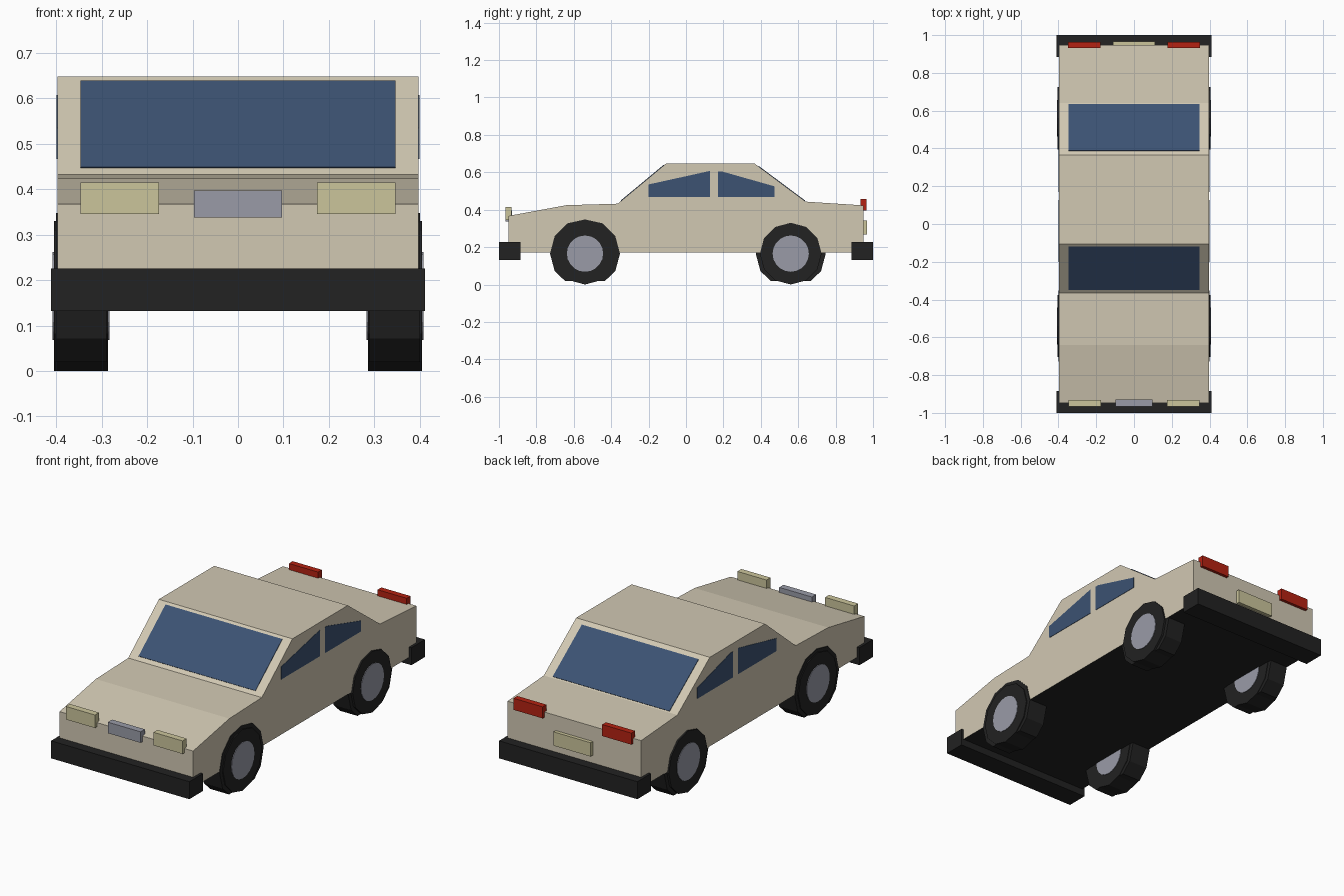
import bpy, bmesh, math

if "Cube" in bpy.data.objects:
    bpy.data.objects.remove(bpy.data.objects["Cube"])


def mat(name, r, g, b):
    m = bpy.data.materials.new(name)
    m.diffuse_color = (r, g, b, 1)
    m.use_nodes = True
    m.node_tree.nodes["Principled BSDF"].inputs["Base Color"].default_value = m.diffuse_color
    return m


CREAM = mat("cream paint", 0.64, 0.58, 0.45)
BLACK = mat("black rubber", 0.016, 0.016, 0.016)
GLASS = mat("blue glass", 0.045, 0.085, 0.17)
GREY = mat("grey metal", 0.32, 0.33, 0.39)
LAMP = mat("pale yellow lamp", 0.60, 0.56, 0.33)
RED = mat("red lamp", 0.46, 0.016, 0.006)


def extrude_x(name, profile, x0, x1, *mats):
    """Solid from a (y, z) outline, extruded from x0 to x1."""
    bm = bmesh.new()
    rings = [[bm.verts.new((x, y, z)) for y, z in profile] for x in (x0, x1)]
    bm.faces.new(rings[0])
    bm.faces.new(rings[1])
    n = len(profile)
    for i in range(n):
        j = (i + 1) % n
        bm.faces.new((rings[0][i], rings[0][j], rings[1][j], rings[1][i]))
    bmesh.ops.recalc_face_normals(bm, faces=bm.faces)
    me = bpy.data.meshes.new(name)
    bm.to_mesh(me)
    bm.free()
    for m in mats:
        me.materials.append(m)
    ob = bpy.data.objects.new(name, me)
    bpy.context.collection.objects.link(ob)
    return ob


def box(name, x0, x1, y0, y1, z0, z1, m):
    return extrude_x(name, [(y0, z0), (y1, z0), (y1, z1), (y0, z1)], x0, x1, m)


def ring(cy, cz, r, n):
    return [(cy + r * math.cos(math.tau * i / n), cz + r * math.sin(math.tau * i / n))
            for i in range(n)]


def sloped_pane(name, a, b, t0, t1, half):
    """Thin glass plate lying on the body slope between points a and b."""
    dy, dz = b[0] - a[0], b[1] - a[1]
    length = math.hypot(dy, dz)
    ny, nz = -dz / length, dy / length
    pts = []
    for t, h in ((t0, -0.002), (t1, -0.002), (t1, 0.003), (t0, 0.003)):
        pts.append((a[0] + dy * t + ny * h, a[1] + dz * t + nz * h))
    extrude_x(name, pts, -half, half, GLASS)


# Body shell with black underside
W = 0.397
hood, roof_f, roof_b, trunk = (-0.365, 0.432), (-0.105, 0.648), (0.365, 0.648), (0.64, 0.443)
body = extrude_x("body", [(-0.948, 0.17), (-0.948, 0.367), (-0.64, 0.424), hood, roof_f,
                          roof_b, trunk, (0.948, 0.423), (0.948, 0.17)], -W, W, CREAM, BLACK)
for p in body.data.polygons:
    p.material_index = 1 if p.normal.z < -0.9 else 0

# Windscreen and rear window
sloped_pane("windscreen", hood, roof_f, 0.07, 0.95, 0.347)
sloped_pane("rear_window", roof_b, trunk, 0.08, 0.98, 0.347)

# Bumpers
box("front_bumper", -0.411, 0.411, -1.0, -0.885, 0.132, 0.226, BLACK)
box("rear_bumper", -0.411, 0.411, 0.885, 1.0, 0.132, 0.226, BLACK)

# Grille and rear plate
box("grille", -0.097, 0.097, -0.966, -0.93, 0.338, 0.397, GREY)
box("rear_plate", -0.11, 0.11, 0.935, 0.967, 0.268, 0.342, LAMP)

for s, side in ((-1, "left"), (1, "right")):
    # Lamps
    box(side + "_headlamp", s * 0.174, s * 0.347, -0.966, -0.932, 0.345, 0.415, LAMP)
    box(side + "_tail_lamp", s * 0.177, s * 0.35, 0.932, 0.964, 0.395, 0.457, RED)

    # Side windows
    extrude_x(side + "_front_window",
              [(-0.2, 0.467), (0.127, 0.467), (0.127, 0.607), (-0.2, 0.535)],
              s * 0.394, s * 0.399, GLASS)
    extrude_x(side + "_back_window",
              [(0.17, 0.467), (0.473, 0.467), (0.473, 0.525), (0.19, 0.605), (0.17, 0.605)],
              s * 0.394, s * 0.399, GLASS)

    # Wheels: flat-bottomed well, tyre and hub
    for end, cy, well_x in (("front", -0.54, 0.4), ("rear", 0.56, 0.394)):
        well = []
        for y, z in ring(0, 0.165, 0.187, 12):
            if z < 0.02 and abs(y) > 0.01:
                y *= 1.15
            well.append((cy + y, min(max(z, 0.02), 0.348)))
        extrude_x(f"{side}_{end}_wheel_well", well, s * 0.289, s * well_x, BLACK)
        extrude_x(f"{side}_{end}_tyre", ring(cy, 0.165, 0.165, 12), s * 0.286, s * 0.405, BLACK)
        extrude_x(f"{side}_{end}_hub", ring(cy, 0.165, 0.097, 20), s * 0.283, s * 0.408, GREY)
